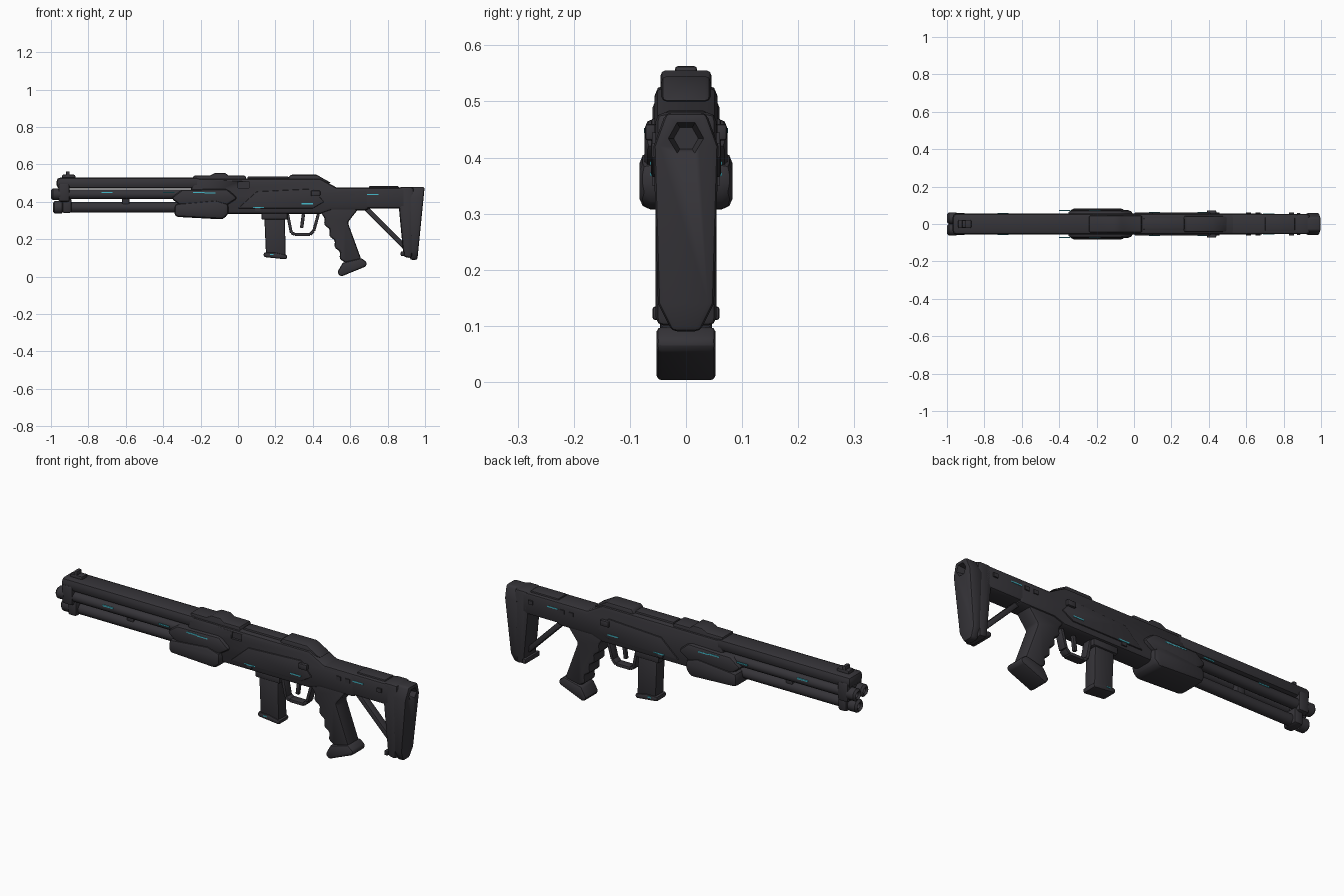
import bpy, bmesh, math
from mathutils import Vector

if "Cube" in bpy.data.objects:
    bpy.data.objects.remove(bpy.data.objects["Cube"], do_unlink=True)

# Shared levels: receiver half width, underside, deck and bore height
HALF, BELLY, DECK, BORE = .056, .335, .525, .44


def material(name, *rgb):
    m = bpy.data.materials.new(name)
    m.use_nodes = True
    m.diffuse_color = (*rgb, 1)
    m.node_tree.nodes["Principled BSDF"].inputs["Base Color"].default_value = m.diffuse_color
    return m


GUNMETAL = material("dark gunmetal", .036, .034, .04)
CYAN = material("cyan light", .06, .5, .6)


def loft(name, rings, bevel=0, mat=GUNMETAL, mirrored=False):
    """Closed skin through rings of equal point count."""
    bm = bmesh.new()
    rings = [[bm.verts.new(p) for p in ring] for ring in rings]
    for a, b in zip(rings, rings[1:]):
        for i in range(len(a)):
            bm.faces.new((a[i - 1], a[i], b[i], b[i - 1]))
    bm.faces.new(rings[0])
    bm.faces.new(rings[-1])
    bmesh.ops.recalc_face_normals(bm, faces=bm.faces)
    mesh = bpy.data.meshes.new(name)
    bm.to_mesh(mesh)
    bm.free()
    mesh.materials.append(mat)
    ob = bpy.data.objects.new(name, mesh)
    bpy.context.collection.objects.link(ob)
    bpy.ops.object.select_all(action="DESELECT")
    ob.select_set(True)
    bpy.context.view_layer.objects.active = ob
    if bevel:
        mod = ob.modifiers.new("bevel", "BEVEL")
        mod.width, mod.segments = bevel, 2
        mod.limit_method, mod.angle_limit = "ANGLE", math.radians(40)
        bpy.ops.object.modifier_apply(modifier=mod.name)
    if mirrored:
        mod = ob.modifiers.new("mirror", "MIRROR")
        mod.use_axis = (False, True, False)
        bpy.ops.object.modifier_apply(modifier=mod.name)
    bpy.ops.object.shade_smooth_by_angle(angle=math.radians(35))
    return ob


def plate(name, outline, half, bevel=.01, y=0, **options):
    """Side outline in x, z with thickness across y."""
    rings = [[(x, side, z) for x, z in outline] for side in (y - half, y + half)]
    return loft(name, rings, bevel, **options)


def box(name, left, right, low, high, half, bevel=.006, **options):
    outline = [(left, low), (right, low), (right, high), (left, high)]
    return plate(name, outline, half, bevel, **options)


def tube(name, stations, z, y=0, sides=16, **options):
    """Lathe of (x, radius) stations around an axis along x."""
    angles = [math.tau * i / sides for i in range(sides)]
    rings = [[(x, y + r * math.cos(a), z + r * math.sin(a)) for a in angles]
             for x, r in stations]
    return loft(name, rings, **options)


def muzzle_tube(name, tip, end, radius, z, **options):
    """Tube with a bored, chamfered muzzle collar."""
    collar = radius * 1.2
    stations = [(tip + .05, radius / 2), (tip + .01, radius / 2), (tip, radius * .8),
                (tip + .01, collar), (tip + .05, collar), (tip + .05, radius), (end, radius)]
    return tube(name, stations, z, **options)


def bar(name, start, end, thick, half):
    """Flat bar between two x, z points."""
    a, b = Vector(start), Vector(end)
    along = (b - a).normalized() * thick / 2
    across = along.orthogonal()
    return plate(name, [a + across, b + across, b - across, a - across], half, thick / 5)


def cut(target, cutter):
    mod = target.modifiers.new("cut", "BOOLEAN")
    mod.object, mod.solver = cutter, "EXACT"
    bpy.context.view_layer.objects.active = target
    bpy.ops.object.modifier_apply(modifier=mod.name)
    bpy.data.objects.remove(cutter, do_unlink=True)


# Barrel cluster: wide top shroud, twin barrels, lower tube
box("top_shroud", -.97, -.2, .47, .53, HALF, .02)
muzzle_tube("barrels", -1, -.2, .026, BORE, y=.03, mirrored=True)
muzzle_tube("lower_tube", -.99, -.2, .028, .37)
box("muzzle_clamp", -.96, -.9, .4, .5, .06, .012)
box("lower_clamp", -.94, -.89, .34, .42, .042, .012)
box("tube_spacer", -.62, -.58, .37, BORE, .02)
box("front_sight_base", -.94, -.87, .52, .545, .022)
box("front_sight_post", -.92, -.9, .53, .563, .02)

# Fore-end grip
plate("fore_end", [(-.34, .32), (-.08, .306), (-.05, BELLY), (-.05, .39), (-.12, .41),
                   (-.34, .39)], .083, .02)
plate("fore_end_shell", [(-.36, .42), (-.3, .375), (-.07, .375), (0, .42), (-.06, .47),
                         (-.3, .465)], .074, .018)

# Receiver with covers, side panels and small controls
receiver = plate("receiver", [(-.25, .4), (-.07, BELLY), (BORE, BELLY), (.5, .355), (.7, .355),
                              (.7, .475), (.53, .475), (BORE, DECK), (-.25, DECK)], HALF, .018)
plate("top_cover", [(-.24, .5), (.05, .5), (.04, .54), (-.05, .54), (-.07, .555),
                    (-.12, .555), (-.15, .54), (-.24, .54)], .045, .008)
plate("rear_cover", [(.25, .5), (.5, .5), (.42, .545), (.28, .545)], .044)
box("top_rail", .05, .27, .51, .535, .03)
cut(receiver, box("port_cutter", 0, .06, .475, .51, .02, 0, y=-.064))
plate("side_panels", [(0, .365), (.4, .365), (.46, .4), (.4, .47), (.1, .455)],
      .006, .005, y=HALF, mirrored=True)
box("selectors", .39, .44, .43, .46, .01, y=.063, mirrored=True)
box("receiver_pins", .09, .12, .35, .375, .005, 0, y=HALF, mirrored=True)

# Magazine and its well
box("magazine_well", .125, .265, .305, .35, .042, .008)
plate("magazine", [(.15, .11), (.255, .11), (.25, BELLY), (.14, BELLY)], .034, .008)
plate("magazine_base", [(.137, .105), (.26, .092), (.265, .115), (.2, .13), (.137, .13)], .04)

# Trigger and guard
guard = [(.265, BELLY), (.285, .235), (.305, .225), (.385, .225), (.405, .245), (.43, BELLY)]
for start, end in zip(guard, guard[1:]):
    bar("trigger_guard", start, end, .016, .022)
bar("trigger", (.35, BELLY), (.34, .26), .018, .009)

# Pistol grip: raked front edge with finger ridges, flared foot
front_top, front_low = Vector((.455, .31)), Vector((.565, .07))
ridge = Vector((.009, .004))
steps = 8
front = [front_top.lerp(front_low, i / steps) + ridge * (-1) ** i for i in range(steps + 1)]
plate("pistol_grip", [(.42, .37), *front, (.66, .09), (.587, .29), (.65, .37)], .046, .012)
plate("grip_foot", [(.53, .022), (.55, 0), (.685, .055), (.69, .075), (.66, .1),
                    (.56, .075)], .053, .012)

# Stock beam, cheek rest, strut and butt frame
box("stock_beam", .5, .9, .365, .476, .054, .014)
box("cheek_rest", .7, .86, .465, .484, .036)
for x in (.6, .65, .83):
    box("stock_studs", x, x + .025, .425, .445, .005, 0, y=HALF, mirrored=True)
bar("stock_strut", (.68, .37), (.89, .16), .026, .02)
plate("butt_frame", [(.86, .37), (.885, .105), (.93, .098), (.94, .48), (.86, .48)], .054, .015)
box("butt_collar", .87, .89, .11, .135, .06)

# Butt pad narrowing at toe and heel, with a hexagonal recess
levels = [(.09, .025), (.14, .05), (.42, .058), (.48, .036)]
butt_pad = loft("butt_pad", [[(.92, -w, z), (.95 + z / 10, -w, z), (.95 + z / 10, w, z), (.92, w, z)]
                             for z, w in levels], .01)
cut(butt_pad, tube("recess_cutter", [(.96, .022), (1.03, .042)], .434, sides=6))

# Thin cyan light strips, each set at the surface it sits on
strips = {.055: [(-.7, .45)],
          .072: [(-.37, .45), (-.21, .45), (-.15, .447)],
          .061: [(.11, .37), (.37, .39)],
          .053: [(.72, BORE)]}
for surface, spots in strips.items():
    for x, z in spots:
        box("light_strips", x - .03, x + .03, z - .003, z + .003, .003, 0,
            y=surface, mat=CYAN, mirrored=True)
box("magazine_light", .17, .19, .116, .122, .003, 0, y=.039, mat=CYAN, mirrored=True)
